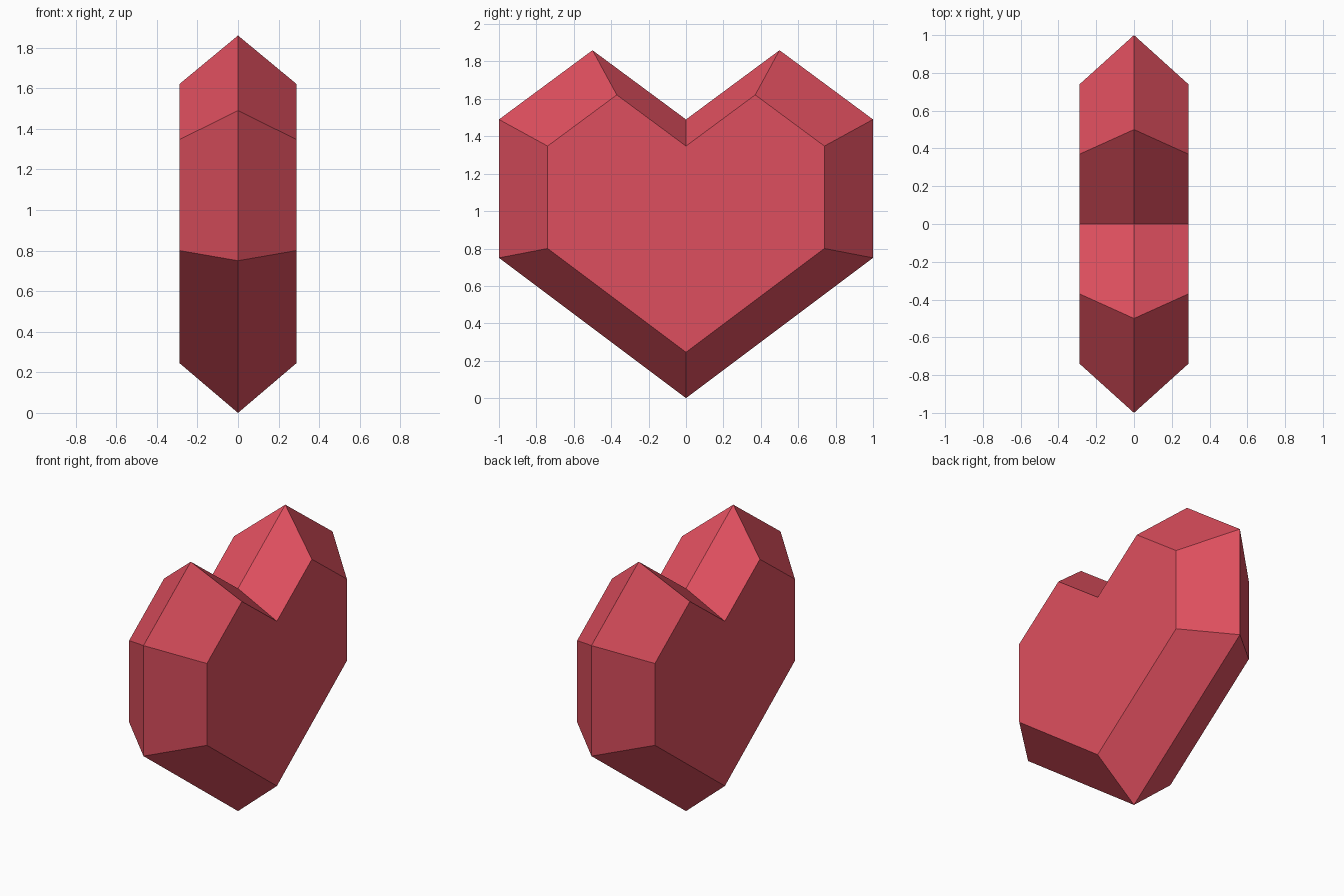
import bpy
import bmesh

cube = bpy.data.objects.get("Cube")
if cube:
    bpy.data.objects.remove(cube, do_unlink=True)

# Single red colour
red = bpy.data.materials.new("heart red")
red.use_nodes = True
colour = (0.73, 0.078, 0.112, 1)
red.diffuse_color = colour
red.node_tree.nodes["Principled BSDF"].inputs["Base Color"].default_value = colour

# Half outline of the heart in y, z, mirrored to the full rim
half = [(0, 0), (1, 0.75), (1, 1.49), (0.5, 1.86), (0, 1.49)]
outline = half + [(-y, z) for y, z in reversed(half[1:-1])]
FACE_SCALE, FACE_LIFT, HALF_DEPTH = 0.74, 0.245, 0.288

# Rim ring in the middle, smaller flat heart face on each side
bm = bmesh.new()
rim = [bm.verts.new((0, y, z)) for y, z in outline]
count = len(outline)
for side in (-1, 1):
    ring = [bm.verts.new((side * HALF_DEPTH, y * FACE_SCALE, z * FACE_SCALE + FACE_LIFT))
            for y, z in outline]
    bm.faces.new(ring)
    for i in range(count):
        j = (i + 1) % count
        bm.faces.new((rim[i], rim[j], ring[j], ring[i]))
bmesh.ops.recalc_face_normals(bm, faces=bm.faces)

mesh = bpy.data.meshes.new("heart")
bm.to_mesh(mesh)
bm.free()
mesh.materials.append(red)
heart = bpy.data.objects.new("heart", mesh)
bpy.context.collection.objects.link(heart)
